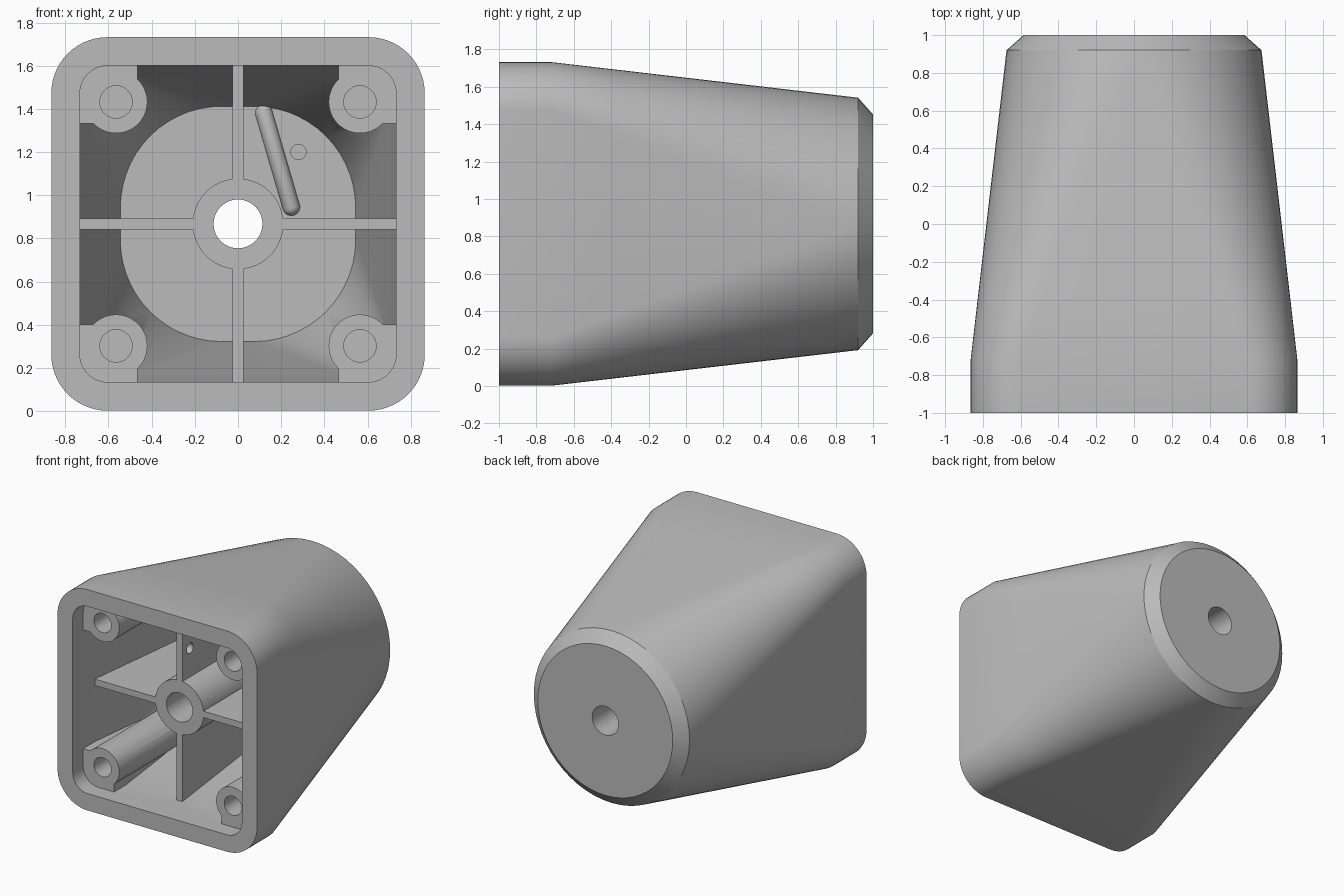
import bpy, bmesh, math
from mathutils import Matrix, Vector

if "Cube" in bpy.data.objects:
    bpy.data.objects.remove(bpy.data.objects["Cube"], do_unlink=True)

CZ = 0.867          # height of the main axis
LOFT = -0.72        # where the square collar ends
FLOOR = 0.85        # inner face of the end wall
RIB_FRONT = -0.725
BOSS_FRONT = -0.87

grey = bpy.data.materials.new("plain_grey")
grey.use_nodes = True
grey.diffuse_color = (0.5, 0.5, 0.5, 1)
grey.node_tree.nodes["Principled BSDF"].inputs["Base Color"].default_value = (0.5, 0.5, 0.5, 1)


def finish(name, bm):
    bmesh.ops.remove_doubles(bm, verts=bm.verts, dist=1e-5)
    bmesh.ops.recalc_face_normals(bm, faces=bm.faces)
    mesh = bpy.data.meshes.new(name)
    bm.to_mesh(mesh)
    bm.free()
    mesh.materials.append(grey)
    obj = bpy.data.objects.new(name, mesh)
    bpy.context.collection.objects.link(obj)
    return obj


def rounded_section(half, radius, steps=14):
    """Outline of a rounded square around the main axis."""
    c = half - radius
    pts = []
    for k, (sx, sz) in enumerate([(1, 1), (-1, 1), (-1, -1), (1, -1)]):
        for i in range(steps + 1):
            a = math.pi / 2 * (k + i / steps)
            pts.append((sx * c + radius * math.cos(a), CZ + sz * c + radius * math.sin(a)))
    return pts


def loft(name, sections):
    """Solid through (y, half width, corner radius) sections."""
    bm = bmesh.new()
    rings = [[bm.verts.new((x, y, z)) for x, z in rounded_section(h, r)]
             for y, h, r in sections]
    for a, b in zip(rings, rings[1:]):
        for i in range(len(a)):
            j = (i + 1) % len(a)
            bm.faces.new((a[i], a[j], b[j], b[i]))
    bm.faces.new(rings[0])
    bm.faces.new(rings[-1])
    return finish(name, bm)


def blend(a, b, n=5):
    return [tuple(p + (q - p) * i / n for p, q in zip(a, b)) for i in range(n + 1)]


def cylinder(name, x, z, radius, y0, y1, axis="Y"):
    bm = bmesh.new()
    bmesh.ops.create_cone(bm, cap_ends=True, segments=48, radius1=radius, radius2=radius, depth=y1 - y0)
    turn = Matrix.Rotation(math.pi / 2, 4, "X" if axis == "Y" else "Y")
    bm.transform(Matrix.Translation((x, (y0 + y1) / 2, z)) @ turn)
    return finish(name, bm)


def box(name, x0, x1, y0, y1, z0, z1):
    bm = bmesh.new()
    bmesh.ops.create_cube(bm, size=1)
    bm.transform(Matrix.Translation(((x0 + x1) / 2, (y0 + y1) / 2, (z0 + z1) / 2))
                 @ Matrix.Diagonal((x1 - x0, y1 - y0, z1 - z0, 1)))
    return finish(name, bm)


def subtract(target, tool):
    mod = target.modifiers.new("cut", "BOOLEAN")
    mod.operation = "DIFFERENCE"
    mod.solver = "EXACT"
    mod.object = tool
    bpy.context.view_layer.objects.active = target
    bpy.ops.object.modifier_apply(modifier=mod.name)
    bpy.data.objects.remove(tool, do_unlink=True)


# Outer body: square collar, taper to a round end, chamfer
housing = loft("housing", [(-1, 0.865, 0.26)]
               + blend((LOFT, 0.865, 0.26), (0.92, 0.675, 0.675))
               + [(1, 0.585, 0.585)])

# Cavity, with ribs, hub and corner bosses left standing
cavity = loft("cavity", [(-1.1, 0.733, 0.13)]
              + blend((LOFT, 0.733, 0.13), (FLOOR, 0.545, 0.47)))
subtract(cavity, box("cross_rib", -0.9, 0.9, RIB_FRONT, 1, CZ - 0.025, CZ + 0.025))
subtract(cavity, box("upright_rib", -0.025, 0.025, RIB_FRONT, 1, CZ - 0.9, CZ + 0.9))
subtract(cavity, cylinder("hub", 0, CZ, 0.21, RIB_FRONT, 1))
corners = [(sx, sz) for sx in (-1, 1) for sz in (-1, 1)]
for sx, sz in corners:
    subtract(cavity, cylinder("boss", sx * 0.565, CZ + sz * 0.565, 0.145, BOSS_FRONT, 1))
    xs = sorted((sx * 0.465, sx * 0.9))
    zs = sorted((CZ + sz * 0.465, CZ + sz * 0.9))
    subtract(cavity, box("boss_web", *xs, BOSS_FRONT, 1, *zs))
subtract(housing, cavity)

# Drilled holes: shaft, screws, small locating hole and rib hole
subtract(housing, cylinder("shaft_hole", 0, CZ, 0.113, -1.2, 1.2))
for sx, sz in corners:
    subtract(housing, cylinder("screw_hole", sx * 0.565, CZ + sz * 0.565, 0.075, -0.95, -0.3))
subtract(housing, cylinder("locating_hole", 0.28, 1.2, 0.035, FLOOR - 0.1, FLOOR + 0.06))
bm = bmesh.new()
bmesh.ops.create_cone(bm, cap_ends=True, segments=32, radius1=0.04, radius2=0.04, depth=0.2)
bm.transform(Matrix.Translation((0, -0.63, 1.3)) @ Matrix.Rotation(math.pi / 2, 4, "Y"))
subtract(housing, finish("rib_hole", bm))

# Round-ended bead lying on the inner floor
start, end = Vector((0.247, FLOOR, 0.945)), Vector((0.12, FLOOR, 1.38))
bm = bmesh.new()
bmesh.ops.create_uvsphere(bm, u_segments=24, v_segments=13, radius=0.04)
for v in bm.verts:
    if v.co.z > 0:
        v.co.z += (end - start).length
bm.transform(Matrix.Translation(start) @ (end - start).to_track_quat("Z", "Y").to_matrix().to_4x4())
bead = finish("floor_bead", bm)

for obj in (housing, bead):
    bpy.ops.object.select_all(action="DESELECT")
    obj.select_set(True)
    bpy.context.view_layer.objects.active = obj
    bpy.ops.object.shade_smooth_by_angle(angle=math.radians(25))
